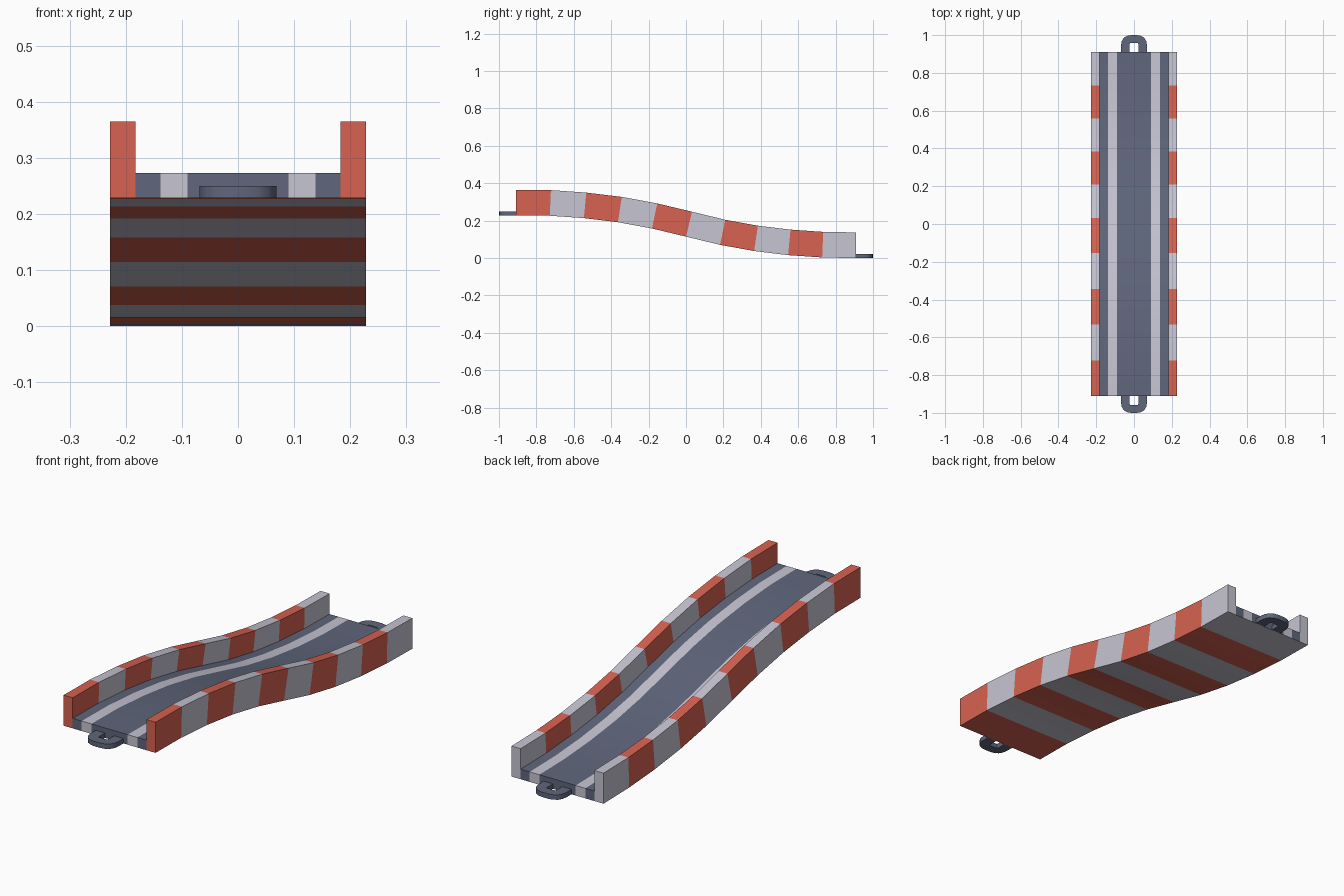
import bpy, bmesh, math

if "Cube" in bpy.data.objects:
    bpy.data.objects.remove(bpy.data.objects["Cube"])


def material(name, rgb):
    m = bpy.data.materials.new(name)
    m.diffuse_color = (*rgb, 1)
    m.use_nodes = True
    m.node_tree.nodes["Principled BSDF"].inputs["Base Color"].default_value = m.diffuse_color
    return m


ASPHALT = material("dark slate", (0.115, 0.135, 0.2))
WHITE = material("pale grey", (0.57, 0.56, 0.65))
RED = material("coral red", (0.68, 0.122, 0.082))


def finish(bm, name, mats):
    bmesh.ops.recalc_face_normals(bm, faces=bm.faces)
    mesh = bpy.data.meshes.new(name)
    bm.to_mesh(mesh)
    bm.free()
    for m in mats:
        mesh.materials.append(m)
    ob = bpy.data.objects.new(name, mesh)
    bpy.context.collection.objects.link(ob)
    bpy.ops.object.select_all(action='DESELECT')
    ob.select_set(True)
    bpy.context.view_layer.objects.active = ob
    bpy.ops.object.shade_smooth_by_angle(angle=math.radians(30))
    return ob


# Side profile of the underside: ten equal steps of an S-shaped slope
HALF, STEPS = 0.91, 10
heights = [0.228, 0.2262, 0.2135, 0.1915, 0.158, 0.1145,
           0.0705, 0.0375, 0.0155, 0.003, 0.0]
step = 2 * HALF / STEPS

# U-shaped cross-section: underside, right wall, deck, left wall
xs = [-0.228, -0.183, -0.138, -0.09, 0.09, 0.138, 0.183, 0.228]
section = [(x, 0) for x in xs]
section += [(0.228, 0.137), (0.183, 0.137)]
section += [(x, 0.045) for x in reversed(xs[1:7])]
section += [(-0.183, 0.137), (-0.228, 0.137)]
N = len(section)

# Ramp: sections stand square to the slope, ends stay vertical
bm = bmesh.new()
rings = []
for k in range(STEPS + 1):
    slope = 0
    if 0 < k < STEPS:
        slope = math.atan((heights[k - 1] - heights[k + 1]) / (2 * step))
    rings.append([bm.verts.new((x, -HALF + k * step + h * math.sin(slope),
                                heights[k] + h * math.cos(slope)))
                  for x, h in section])
for k in range(STEPS):
    for i in range(N):
        j = (i + 1) % N
        f = bm.faces.new((rings[k][i], rings[k][j],
                          rings[k + 1][j], rings[k + 1][i]))
        if 10 <= i <= 14:                      # deck lanes
            f.material_index = 1 if i in (11, 13) else 0
        else:                                  # alternating kerb stripes
            f.material_index = 2 if k % 2 == 0 else 1
# End caps
for ring, wall in ((rings[0], 2), (rings[-1], 1)):
    for ids in ((0, 1, 15, 16, 17), (6, 7, 8, 9, 10)):
        bm.faces.new([ring[i] for i in ids]).material_index = wall
    for j in range(1, 6):
        f = bm.faces.new([ring[i] for i in (j, j + 1, 15 - j, 16 - j)])
        f.material_index = 1 if j in (2, 4) else 0
finish(bm, "track_ramp", [ASPHALT, WHITE, RED])

# Connector loops: half rings at each end
outer = [(0.069, 0.91), (0.069, 0.945), (0.065, 0.968), (0.055, 0.985), (0.037, 0.996), (0.015, 1.0)]
inner = [(0.023, 0.91), (0.023, 0.925), (0.023, 0.938), (0.023, 0.948), (0.022, 0.957), (0.01, 0.957)]


def mirrored(pts):
    return pts + [(-x, y) for x, y in reversed(pts)]


def connector(name, side, z):
    bm = bmesh.new()
    cols = []
    for o, i in zip(mirrored(outer), mirrored(inner)):
        cols.append([bm.verts.new((p[0], p[1] * side, z + h))
                     for p, h in ((o, 0), (o, 0.022), (i, 0.022), (i, 0))])
    for a, b in zip(cols, cols[1:]):
        for i in range(4):
            j = (i + 1) % 4
            bm.faces.new((a[i], a[j], b[j], b[i]))
    bm.faces.new(cols[0])
    bm.faces.new(cols[-1])
    finish(bm, name, [ASPHALT])


connector("front_connector", -1, 0.228)
connector("back_connector", 1, 0.0)
